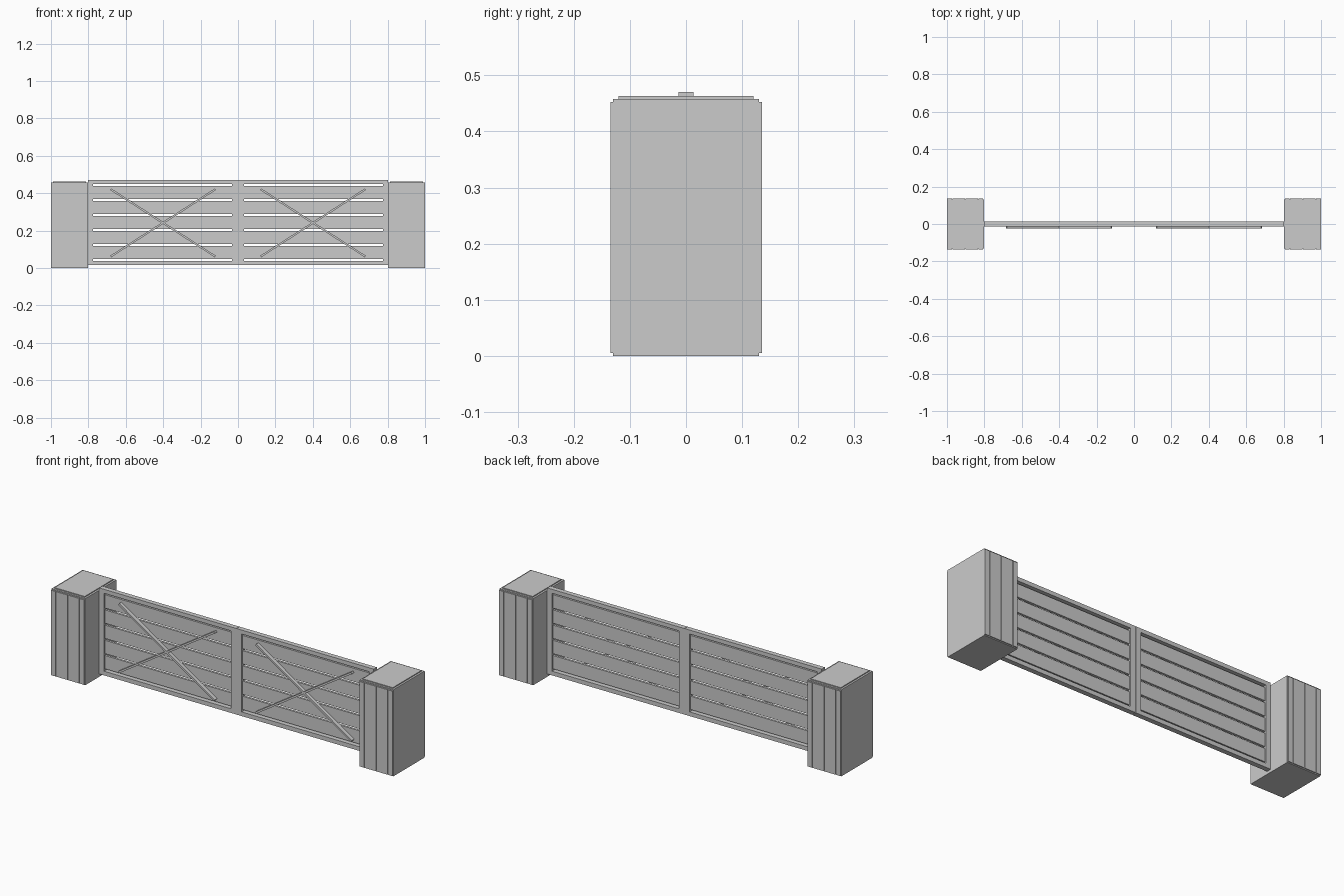
import bpy
import math

cube = bpy.data.objects.get("Cube")
if cube:
    bpy.data.objects.remove(cube, do_unlink=True)

GREY = (0.6, 0.6, 0.6, 1.0)
grey = bpy.data.materials.new("plain grey")
grey.use_nodes = True
grey.diffuse_color = GREY
grey.node_tree.nodes["Principled BSDF"].inputs["Base Color"].default_value = GREY


def box(name, x, y, z):
    """Box spanning the given (low, high) pairs."""
    bpy.ops.mesh.primitive_cube_add(size=1, location=[sum(p) / 2 for p in (x, y, z)])
    ob = bpy.context.object
    ob.name = name
    ob.scale = [abs(p[1] - p[0]) for p in (x, y, z)]
    bpy.ops.object.transform_apply(location=False, rotation=False, scale=True)
    ob.data.materials.append(grey)
    return ob


BOTTOM, TOP = 0.015, 0.47
OPEN_LOW, OPEN_HIGH = 0.037, 0.449
FRAME_Y = (-0.013, 0.013)
BOARDS, GAP = 5, 0.01

for side, s in (("left", 1), ("right", -1)):
    def span(a, b):
        return tuple(sorted((s * a, s * b)))

    # Pillar core and cap
    box(f"{side}_pillar", span(0.803, 1.0), (-0.13, 0.13), (0, 0.458))
    box(f"{side}_pillar_cap", span(0.813, 0.99), (-0.12, 0.12), (0.458, 0.463))

    # Cladding planks on the pillar's front and back
    for face, f in (("front", -1), ("back", 1)):
        x = 0.806
        for i, width in enumerate((0.026, 0.066, 0.066, 0.026)):
            box(f"{side}_{face}_plank_{i + 1}", span(x, x + width),
                sorted((f * 0.13, f * 0.135)), (0.005, 0.452))
            x += width + 0.003

    # Gate leaf frame
    box(f"{side}_inner_stile", span(0.001, 0.031), FRAME_Y, (BOTTOM, TOP))
    box(f"{side}_outer_stile", span(0.775, 0.803), FRAME_Y, (BOTTOM, TOP))
    box(f"{side}_top_rail", span(0.031, 0.775), FRAME_Y, (OPEN_HIGH, TOP))
    box(f"{side}_bottom_rail", span(0.031, 0.775), FRAME_Y, (BOTTOM, OPEN_LOW))

    # Horizontal boards with gaps all the way up
    height = (OPEN_HIGH - OPEN_LOW - GAP * (BOARDS + 1)) / BOARDS
    for i in range(BOARDS):
        z = OPEN_LOW + GAP + i * (height + GAP)
        box(f"{side}_board_{i + 1}", span(0.031, 0.775), (-0.006, 0.006), (z, z + height))

    # Crossed braces on the front
    dx, dz = 0.56, 0.36
    length = math.hypot(dx, dz)
    for name, d in (("rising", 1), ("falling", -1)):
        brace = box(f"{side}_{name}_brace", (-length / 2, length / 2),
                    (-0.0095, 0.0095), (-0.005, 0.005))
        brace.location = (s * 0.401, -0.0155, 0.241)
        brace.rotation_euler.y = -d * math.atan2(dz, dx)
